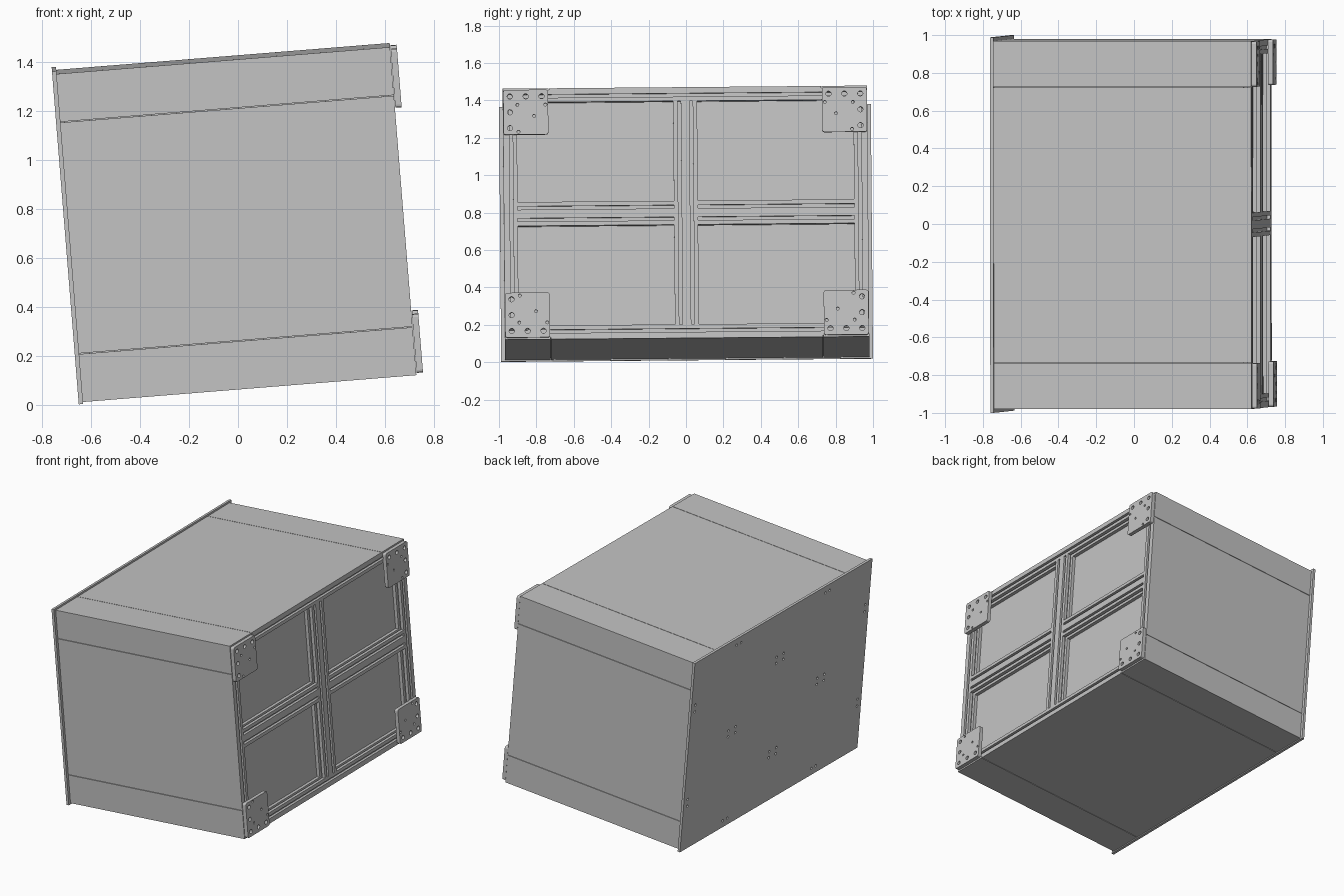
import bpy, bmesh, math
from mathutils import Matrix, Vector

if "Cube" in bpy.data.objects:
    bpy.data.objects.remove(bpy.data.objects["Cube"], do_unlink=True)

# Whole cabinet leans slightly
PLACE = (Matrix.Translation((-0.652, 0.006, 0.01))
         @ Matrix.Rotation(math.radians(-4.6), 4, 'Y')
         @ Matrix.Rotation(math.radians(0.5), 4, 'X'))

grey = bpy.data.materials.new("plain_grey")
grey.use_nodes = True
colour = (0.55, 0.55, 0.55, 1)
grey.diffuse_color = colour
grey.node_tree.nodes["Principled BSDF"].inputs["Base Color"].default_value = colour

# Main sizes in the cabinet's own frame
X0, X1 = 0.018, 1.386
HALF_Y = 0.974
Z0, Z1 = 0.008, 1.354
MID_Z = (Z0 + Z1) / 2
SKIN = 0.01
BAR = 0.064
GAP = 0.0015


def finish(name, bm):
    bmesh.ops.recalc_face_normals(bm, faces=bm.faces)
    mesh = bpy.data.meshes.new(name)
    bm.to_mesh(mesh)
    bm.free()
    mesh.materials.append(grey)
    obj = bpy.data.objects.new(name, mesh)
    bpy.context.collection.objects.link(obj)
    return obj


def box_mesh(lo, hi, corner=0):
    lo, hi = Vector(lo), Vector(hi)
    bm = bmesh.new()
    bmesh.ops.create_cube(bm, size=1)
    for v in bm.verts:
        v.co = (lo + hi) / 2 + v.co * (hi - lo)
    if corner:
        edges = [e for e in bm.edges if abs(e.verts[0].co.x - e.verts[1].co.x) > 0.001]
        bmesh.ops.bevel(bm, geom=edges, offset=corner, segments=3, profile=0.5, affect='EDGES')
    return bm


def box(name, lo, hi):
    obj = finish(name, box_mesh(lo, hi))
    obj.data.transform(PLACE)
    return obj


def drilled_plate(name, lo, hi, holes, corner=0):
    """Plate facing x with round holes given as (y, z, radius)."""
    plate = finish(name, box_mesh(lo, hi, corner))
    bm = bmesh.new()
    for y, z, r in holes:
        at = Matrix.Translation(((lo[0] + hi[0]) / 2, y, z)) @ Matrix.Rotation(math.pi / 2, 4, 'Y')
        bmesh.ops.create_cone(bm, cap_ends=True, segments=12, radius1=r, radius2=r,
                              depth=0.1, matrix=at)
    cutter = finish("hole_cutter", bm)
    cutter.hide_render = True
    mod = plate.modifiers.new("holes", 'BOOLEAN')
    mod.operation = 'DIFFERENCE'
    mod.solver = 'EXACT'
    mod.object = cutter
    graph = bpy.context.evaluated_depsgraph_get()
    mesh = bpy.data.meshes.new_from_object(plate.evaluated_get(graph))
    plate.modifiers.clear()
    plate.data = mesh
    bpy.data.objects.remove(cutter, do_unlink=True)
    mesh.transform(PLACE)


def slotted_bar(name, modules, axis, across, start, end):
    """Slotted extrusion along y or z, with one front slot per module."""
    s, k, h, w = 0.009, 0.02, BAR / 2, modules * BAR / 2
    side = [(w, 0), (w, h - s), (w - k, h - s), (w - k, h + s), (w, h + s), (w, BAR)]
    pts = list(side)
    for i in reversed(range(modules)):
        c = -w + BAR * (i + 0.5)
        pts += [(c + s, BAR), (c + s, BAR - k), (c - s, BAR - k), (c - s, BAR)]
    pts += [(-a, d) for a, d in reversed(side)]
    bm = bmesh.new()
    verts = []
    for a, d in pts:
        x, c = X1 - BAR + d, across + a
        verts.append(bm.verts.new((x, start, c) if axis == 'Y' else (x, c, start)))
    face = bm.faces.new(verts)
    new = bmesh.ops.extrude_face_region(bm, geom=[face])["geom"]
    step = Vector((0, end - start, 0)) if axis == 'Y' else Vector((0, 0, end - start))
    bmesh.ops.translate(bm, vec=step, verts=[g for g in new if isinstance(g, bmesh.types.BMVert)])
    finish(name, bm).data.transform(PLACE)


# Inner body, which also closes the frame openings
box("inner_body", (X0, -HALF_Y + SKIN, Z0 + SKIN), (X1 - BAR, HALF_Y - SKIN, Z1 - SKIN))

# Outer skins, each in three strips with fine seams
z_cuts = [Z0, Z0 + 0.198, Z1 - 0.198, Z1]
y_cuts = [-HALF_Y, -HALF_Y + 0.245, HALF_Y - 0.245, HALF_Y]
for i in range(3):
    ga, gb = (GAP if i > 0 else 0), (GAP if i < 2 else 0)
    za, zb = z_cuts[i] + ga, z_cuts[i + 1] - gb
    ya, yb = y_cuts[i] + ga, y_cuts[i + 1] - gb
    box("front_skin", (X0, -HALF_Y, za), (X1, -HALF_Y + SKIN, zb))
    box("back_skin", (X0, HALF_Y - SKIN, za), (X1, HALF_Y, zb))
    box("bottom_skin", (X0, ya, Z0), (X1, yb, Z0 + SKIN))
    box("top_skin", (X0, ya, Z1 - SKIN), (X1, yb, Z1))

# End plate with groups of screw holes at the quarter points
plate_y, plate_z = 0.994, 1.366
holes = []
for u, v in ((0, .5), (0, -.5), (.5, 0), (-.5, 0)):
    for dy in (-0.04, 0.04):
        for dz in (-0.022, 0.022):
            holes.append((u * plate_y + dy, plate_z / 2 * (1 + v) + dz, 0.009))
for a in (-1, 1):
    for b in (-1, 1):
        for d in (-0.025, 0.025):
            holes.append((a * 0.95, plate_z / 2 * (1 + b / 2) + d, 0.009))
            holes.append((a * plate_y / 2 + d, plate_z / 2 + b * 0.635, 0.009))
drilled_plate("end_plate", (0, -plate_y, 0), (X0, plate_y, plate_z), holes)

# Slotted frame on the open end
in_y, in_lo, in_hi = HALF_Y - SKIN, Z0 + SKIN, Z1 - SKIN
slotted_bar("lower_beam", 1, 'Y', in_lo + BAR / 2, -in_y, in_y)
slotted_bar("upper_beam", 1, 'Y', in_hi - BAR / 2, -in_y, in_y)
for side in (-1, 1):
    slotted_bar("corner_post", 1, 'Z', side * (in_y - BAR / 2), in_lo + BAR, in_hi - BAR)
    ends = sorted((side * BAR, side * (in_y - BAR)))
    slotted_bar("cross_bar", 2, 'Y', MID_Z, *ends)
slotted_bar("centre_post", 2, 'Z', 0, in_lo + BAR, in_hi - BAR)

# Corner brackets with bolt holes
SIZE = 0.24
bolts = [(.035, .035, .014), (.12, .035, .014), (.205, .035, .014), (.035, .12, .014),
         (.035, .205, .014), (.075, .08, .008), (.23, .08, .008), (.165, .14, .008),
         (.08, .23, .008)]
bolts = [(min(a, SIZE - 0.015), min(b, SIZE - 0.015), r) for a, b, r in bolts]
for sy in (-1, 1):
    for sz in (-1, 1):
        cy, cz = sy * (HALF_Y - 0.002), MID_Z + sz * (Z1 - Z0 - 0.018) / 2
        ys = sorted((cy, cy - sy * SIZE))
        zs = sorted((cz, cz - sz * SIZE))
        drilled_plate("corner_bracket", (X1 + 0.002, ys[0], zs[0]), (X1 + 0.028, ys[1], zs[1]),
                      [(cy - sy * a, cz - sz * b, r) for a, b, r in bolts], 0.012)
